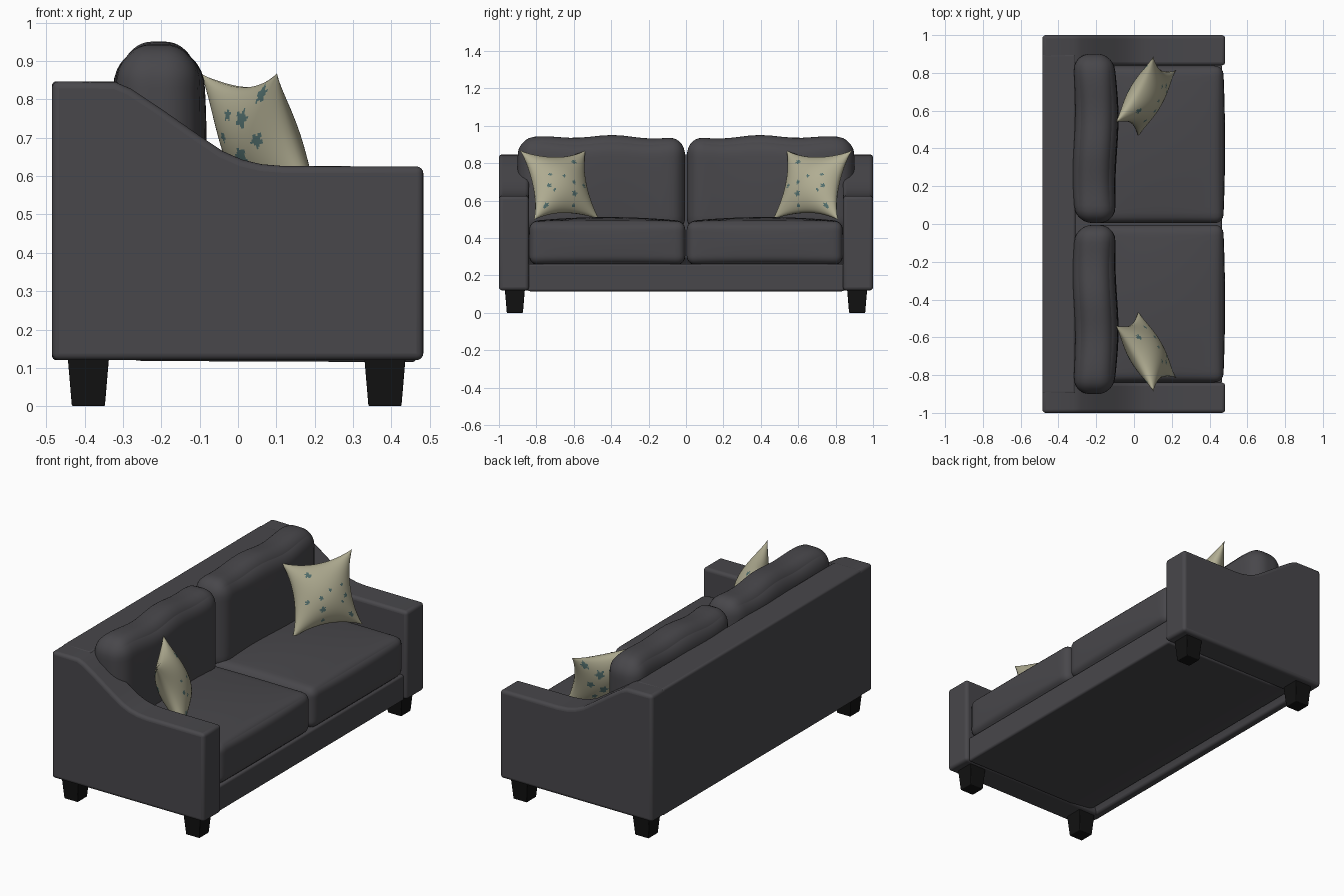
import bpy, bmesh, math
from mathutils import Vector

if "Cube" in bpy.data.objects:
    bpy.data.objects.remove(bpy.data.objects["Cube"], do_unlink=True)


def material(name, rgb):
    m = bpy.data.materials.new(name)
    m.use_nodes = True
    m.diffuse_color = (*rgb, 1)
    bsdf = m.node_tree.nodes["Principled BSDF"]
    bsdf.inputs["Base Color"].default_value = (*rgb, 1)
    bsdf.inputs["Roughness"].default_value = 0.8
    return m


FABRIC = material("charcoal fabric", (0.065, 0.063, 0.07))
WOOD = material("black wood", (0.006, 0.006, 0.006))
LINEN = material("beige linen", (0.44, 0.42, 0.29))
TEAL = material("teal print", (0.085, 0.16, 0.155))


def finish(name, bm, *mats, bevel=0, angle=40):
    bmesh.ops.recalc_face_normals(bm, faces=bm.faces[:])
    me = bpy.data.meshes.new(name)
    bm.to_mesh(me)
    bm.free()
    ob = bpy.data.objects.new(name, me)
    bpy.context.collection.objects.link(ob)
    for m in mats:
        me.materials.append(m)
    bpy.ops.object.select_all(action='DESELECT')
    ob.select_set(True)
    bpy.context.view_layer.objects.active = ob
    bpy.ops.object.shade_smooth_by_angle(angle=math.radians(angle))
    if bevel:
        mod = ob.modifiers.new("Soft edges", 'BEVEL')
        mod.width, mod.segments = bevel, 4
        mod.limit_method, mod.angle_limit = 'ANGLE', math.radians(35)
        # bevel before the smoothing modifier, when there is one
        ob.modifiers.move(len(ob.modifiers) - 1, 0)
    return ob


def slab(name, outline, y0, y1, bevel):
    """Side outline in x and z, extruded along y."""
    bm = bmesh.new()
    face = bm.faces.new([bm.verts.new((x, y0, z)) for x, z in outline])
    ext = bmesh.ops.extrude_face_region(bm, geom=[face])
    verts = [g for g in ext["geom"] if isinstance(g, bmesh.types.BMVert)]
    bmesh.ops.translate(bm, verts=verts, vec=(0, y1 - y0, 0))
    return finish(name, bm, FABRIC, bevel=bevel)


def cushion(name, lo, hi, r, puff, wave=0):
    """Rounded box with crowned faces; wave makes the filling uneven."""
    lo, hi = Vector(lo), Vector(hi)
    mid, half = (lo + hi) / 2, (hi - lo) / 2
    bm = bmesh.new()
    bmesh.ops.create_cube(bm, size=2)
    bmesh.ops.subdivide_edges(bm, edges=bm.edges[:], cuts=23, use_grid_fill=True)
    for v in bm.verts:
        t = Vector([math.sin(c * math.pi / 2) for c in v.co])
        p = Vector([t[i] * half[i] for i in range(3)])
        core = Vector([max(-half[i] + r, min(half[i] - r, p[i])) for i in range(3)])
        p = core + (p - core).normalized() * r
        for i in range(3):
            a, b = t[(i + 1) % 3], t[(i + 2) % 3]
            p[i] += t[i] * puff[i] * (1 - a * a) * (1 - b * b)
        y = abs(p.y + mid.y)
        p.x += wave * math.sin(y * 9 + 2.6)
        p.z += wave * math.cos(y * 16) * max(t.z, 0)
        v.co = p + mid
    return finish(name, bm, FABRIC, angle=60)


# Spot centres across the pillow (along, up), in fractions of its size
FRONT_SPOTS = [(.27, .1), (.32, -.07), (.36, -.36), (.24, -.15), (-.13, -.04),
               (-.11, -.23), (-.09, -.41), (-.35, -.07), (-.24, .34), (.04, .07)]
BACK_SPOTS = [(-.05, .33), (.35, .42), (.15, .29), (-.15, .15), (.3, .1),
              (.08, 0), (.2, -.14), (-.25, -.2), (0, -.35), (.35, -.3)]


def pillow(name, side):
    """Pinched square pillow with a printed spot pattern."""
    centre = Vector((0.062, 0.675, 0.683))
    along, up = Vector((0.2, 0.35, 0)), Vector((-0.12, 0.075, 0.37))
    out = along.cross(up).normalized()
    n = 60
    bm = bmesh.new()
    for face_dir, spots, size in ((1, FRONT_SPOTS, .032), (-1, BACK_SPOTS, .05)):
        rows = []
        for j in range(n + 1):
            rows.append([])
            for i in range(n + 1):
                s, t = 2 * i / n - 1, 2 * j / n - 1
                a, b = s * (1 - .2 * (1 - t * t)), t * (1 - .2 * (1 - s * s))
                thick = .085 * ((1 - s * s) * (1 - t * t)) ** .6
                p = centre + along * a / 2 + up * b / 2 + out * thick * face_dir
                rows[-1].append(bm.verts.new((p.x, p.y * side, p.z)))
        for j in range(n):
            for i in range(n):
                f = bm.faces.new((rows[j][i], rows[j][i + 1],
                                  rows[j + 1][i + 1], rows[j + 1][i]))
                a, b = (i + .5) / n - .5, (j + .5) / n - .5
                for k, (u, w) in enumerate(spots):
                    ang = math.atan2(b - w, a - u)
                    radius = size * (1 + .25 * math.sin(5 * ang + k)) * (.75 + .25 * (k % 3))
                    if math.hypot(a - u, b - w) < radius:
                        f.material_index = 1
    bmesh.ops.remove_doubles(bm, verts=bm.verts[:], dist=1e-5)
    return finish(name, bm, LINEN, TEAL, angle=80)


def leg(name, x, y):
    bm = bmesh.new()
    bmesh.ops.create_cube(bm, size=1)
    for v in bm.verts:
        w = .108 if v.co.z > 0 else .086
        v.co = (x + v.co.x * w, y + v.co.y * w, .065 + v.co.z * .13)
    return finish(name, bm, WOOD, bevel=.004)


# Frame: sloping arms, back and base
ARM = [(-.485, .12), (.483, .12), (.483, .625), (.12, .626), (.06, .631), (.01, .643),
       (-.04, .665), (-.1, .705), (-.2, .775), (-.28, .828), (-.32, .845), (-.485, .847)]
BACK = [(-.485, .12), (-.44, .12), (-.42, .18), (-.31, .3), (-.31, .847), (-.485, .847)]
BASE = [(.465, .115), (.465, .262), (-.4, .262), (-.42, .15), (-.39, .135), (-.25, .118)]
slab("back_frame", BACK, -.9, .9, .012)
slab("base_rail", BASE, -.845, .845, .012)

for side, label in ((1, "left"), (-1, "right")):
    slab(label + "_arm", ARM, min(.84 * side, side), max(.84 * side, side), .018)
    ys = sorted((.004 * side, .838 * side))
    cushion(label + "_seat_cushion", (-.25, ys[0], .258), (.472, ys[1], .49),
            .045, (.01, 0, .022))
    ys = sorted((.006 * side, .9 * side))
    cushion(label + "_back_cushion", (-.312, ys[0], .42), (-.1, ys[1], .93),
            .085, (.012, 0, .014), .007)
    pillow(label + "_throw_pillow", side)
    for x, end in ((.383, "front"), (-.39, "rear")):
        leg(f"{label}_{end}_leg", x, .915 * side)
